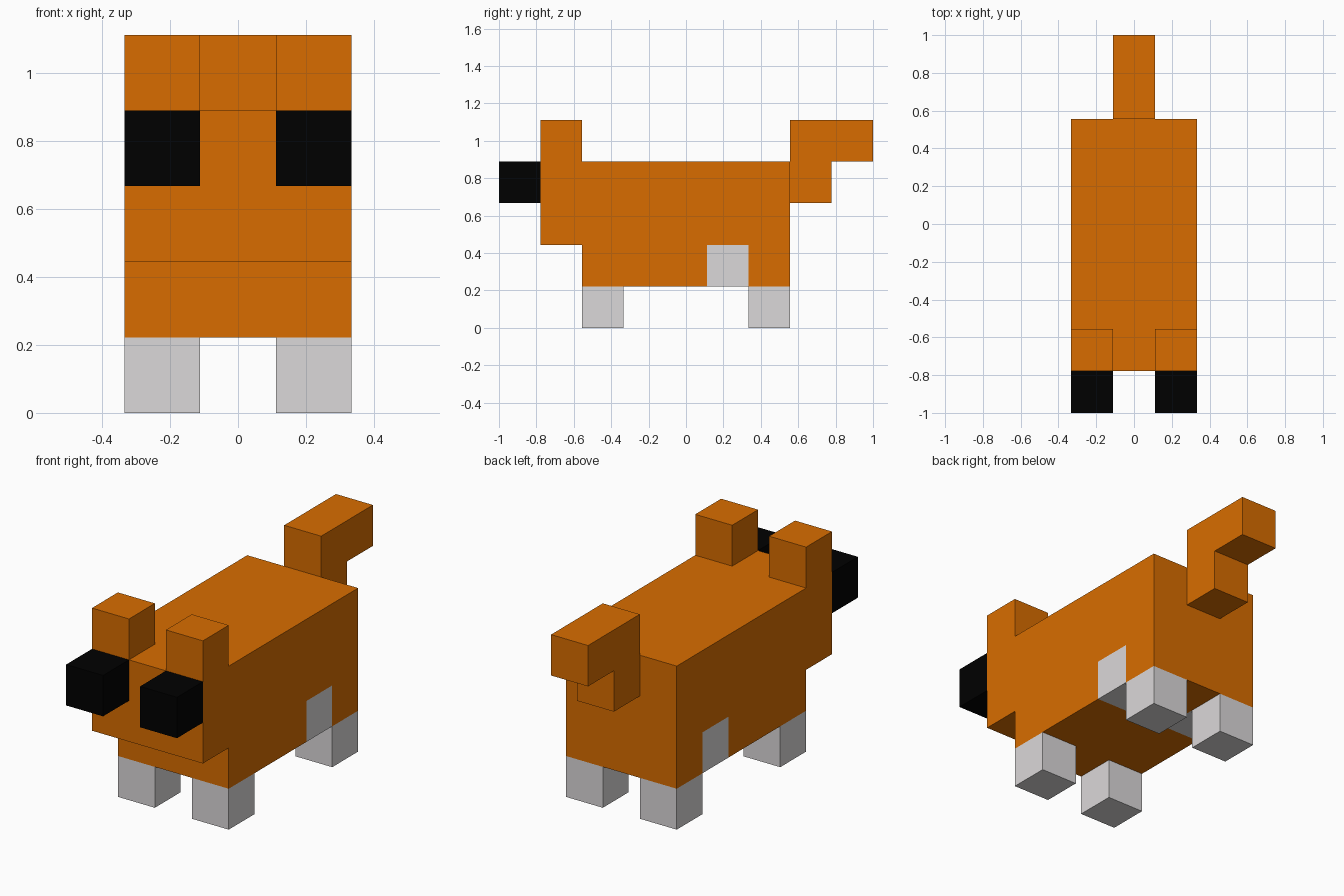
import bpy
import bmesh
from mathutils import Vector

if "Cube" in bpy.data.objects:
    bpy.data.objects.remove(bpy.data.objects["Cube"], do_unlink=True)

U = 2 / 9  # one block: the animal is 3 x 9 x 5 blocks
ORIGIN = Vector((-1.5, -4.5, 0))  # block corner (0, 0, 0)


def make_material(name, colour):
    mat = bpy.data.materials.new(name)
    mat.use_nodes = True
    mat.diffuse_color = (*colour, 1)
    mat.node_tree.nodes["Principled BSDF"].inputs["Base Color"].default_value = (*colour, 1)
    return mat


orange = make_material("orange_fur", (0.69, 0.152, 0.0))
grey = make_material("pale_grey_paws", (0.71, 0.69, 0.695))
black = make_material("black_eyes", (0.0, 0.0, 0.0))


def finish(name, bm, *mats):
    """Scale block coordinates to the model frame and make an object."""
    for v in bm.verts:
        v.co = (v.co + ORIGIN) * U
    bmesh.ops.recalc_face_normals(bm, faces=bm.faces)
    mesh = bpy.data.meshes.new(name)
    bm.to_mesh(mesh)
    bm.free()
    for mat in mats:
        mesh.materials.append(mat)
    obj = bpy.data.objects.new(name, mesh)
    bpy.context.collection.objects.link(obj)


def box(lo, hi):
    """Box between two block corners."""
    bm = bmesh.new()
    bmesh.ops.create_cube(bm, size=1)
    lo, hi = Vector(lo), Vector(hi)
    for v in bm.verts:
        v.co = (lo + hi) / 2 + v.co * (hi - lo)
    return bm


def prism(points, depth):
    """Extrude a closed profile by the depth vector."""
    bm = bmesh.new()
    face = bm.faces.new([bm.verts.new(p) for p in points])
    grown = bmesh.ops.extrude_face_region(bm, geom=[face], use_keep_orig=True)
    moved = [g for g in grown["geom"] if isinstance(g, bmesh.types.BMVert)]
    bmesh.ops.translate(bm, verts=moved, vec=depth)
    return bm


# Body, cut along block lines so the grey haunch patches have their own faces
body = box((0, 2, 1), (3, 7, 4))
for axis, at in ((0, 1), (0, 2), (1, 5), (1, 6), (2, 2)):
    normal, point = Vector(), Vector()
    normal[axis], point[axis] = 1, at
    bmesh.ops.bisect_plane(body, geom=body.verts[:] + body.edges[:] + body.faces[:],
                           plane_co=point, plane_no=normal)
for f in body.faces:
    c = f.calc_center_median()
    f.material_index = int(5 < c.y < 6 and c.z < 2 and not 1 < c.x < 2)
finish("body", body, orange, grey)

# Head with two square ears
head_outline = ((0, 2), (3, 2), (3, 5), (2, 5), (2, 4), (1, 4), (1, 5), (0, 5))
finish("head_and_ears", prism([(x, 1, z) for x, z in head_outline], (0, 1, 0)), orange)

# Tail rising from the rump and bending backwards
tail_outline = ((7, 3), (8, 3), (8, 4), (9, 4), (9, 5), (7, 5))
finish("tail", prism([(1, y, z) for y, z in tail_outline], (1, 0, 0)), orange)

# Eyes and paws on both sides
for side, x in (("right", 0), ("left", 2)):
    finish(f"{side}_eye", box((x, 0, 3), (x + 1, 1, 4)), black)
    for end, y in (("front", 2), ("back", 6)):
        finish(f"{end}_{side}_paw", box((x, y, 0), (x + 1, y + 1, 1)), grey)
